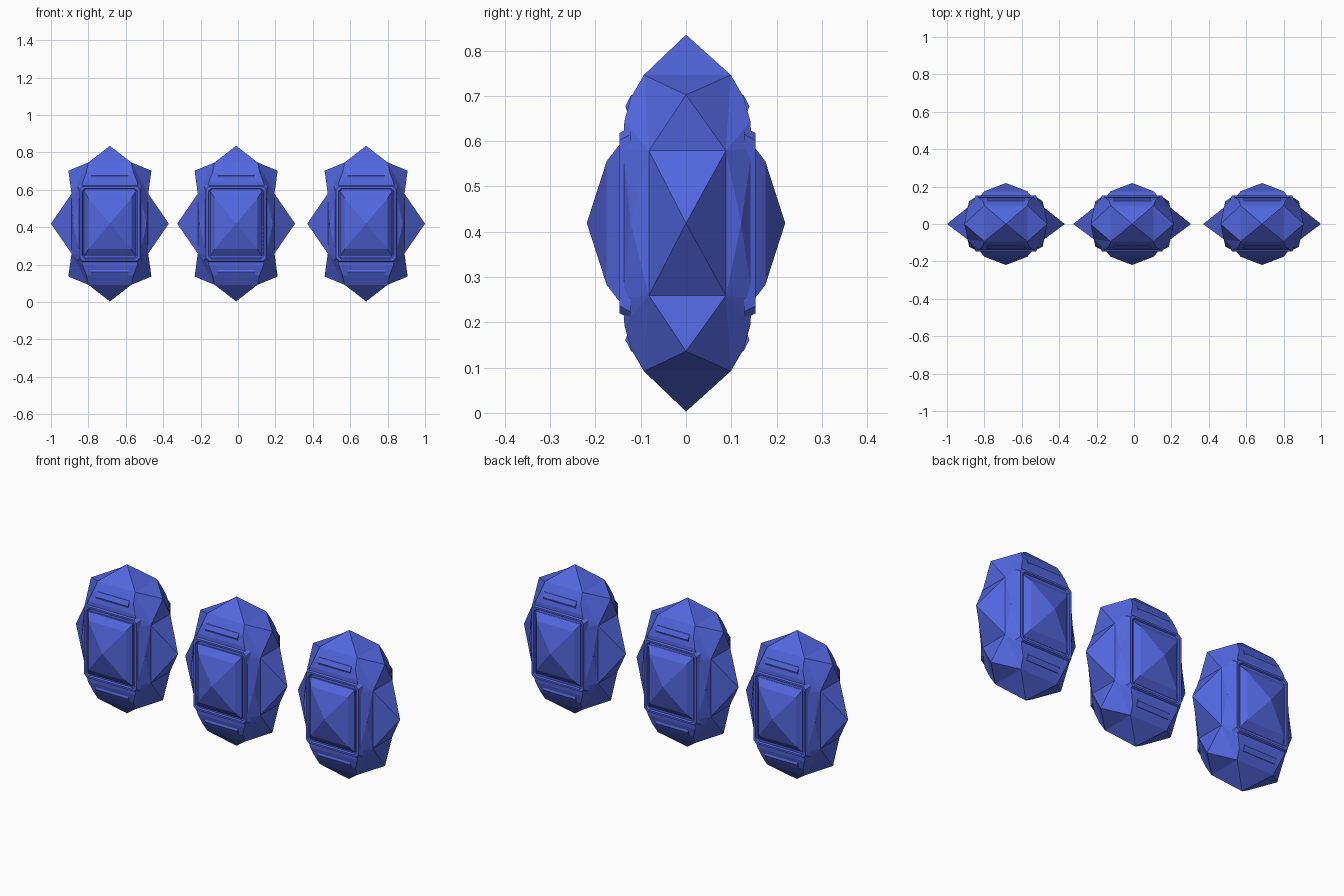
import bpy, bmesh
from itertools import product

if "Cube" in bpy.data.objects:
    bpy.data.objects.remove(bpy.data.objects["Cube"])

blue = bpy.data.materials.new("sapphire blue")
blue.diffuse_color = (0.085, 0.135, 0.74, 1)
blue.use_nodes = True
blue.node_tree.nodes["Principled BSDF"].inputs["Base Color"].default_value = blue.diffuse_color

CENTRES = (-0.685, -0.01, 0.685)
ZC = 0.419
YC = 0.003


def place(name, bm):
    """One mesh shared by the three gems."""
    bmesh.ops.recalc_face_normals(bm, faces=bm.faces)
    me = bpy.data.meshes.new(name)
    bm.to_mesh(me)
    bm.free()
    me.materials.append(blue)
    for i, cx in enumerate(CENTRES):
        ob = bpy.data.objects.new(f"{name}_{i + 1}", me)
        ob.location = (cx, 0, ZC)
        bpy.context.collection.objects.link(ob)


def add_hull(bm, pts):
    vs = [bm.verts.new(p) for p in dict.fromkeys(pts)]
    res = bmesh.ops.convex_hull(bm, input=vs)
    junk = [v for v in res["geom_interior"] if isinstance(v, bmesh.types.BMVert)]
    if junk:
        bmesh.ops.delete(bm, geom=junk, context='VERTS')


def signs(p):
    return [(p[0] * a, p[1] * b + YC, p[2] * c) for a, b, c in product((1, -1), repeat=3)]


# key corners of the body, one octant, relative to the gem centre
P = (0.115, 0.096, 0.327)   # shoulder under the top point
S = (0.125, 0.125, 0.277)   # rounded brow
T = (0.145, 0.139, 0.225)
R = (0.160, 0.143, 0.165)   # front wall
Q = (0.205, 0.085, 0.160)   # side wall

# faceted body
bm = bmesh.new()
add_hull(bm, [q for p in (P, S, T, R, Q) for q in signs(p)])
place("body", bm)

# top and bottom points, diagonal corner points
bm = bmesh.new()
for c in (1, -1):
    add_hull(bm, [(0, 0, 0.416 * c)] + [q for q in signs(P) if q[2] * c > 0])
    for a in (1, -1):
        add_hull(bm, [(0.222 * a, 0, 0.283 * c)] +
                 [q for p in (P, Q) for q in signs(p) if q[2] * c > 0 and q[0] * a > 0])
place("end_points", bm)

# pyramids on both sides and small facets on the upright edges
bm = bmesh.new()
for a in (1, -1):
    add_hull(bm, [(0.315 * a, 0, 0)] + [q for q in signs(Q) if q[0] * a > 0])
    for b in (1, -1):
        add_hull(bm, [(0.196 * a, 0.122 * b, 0)] +
                 [q for p in (Q, R) for q in signs(p) if q[0] * a > 0 and q[1] * b > 0])
place("side_points", bm)

# raised frame around the front and back stones, lofted from chamfered rings
bm = bmesh.new()
for b in (1, -1):
    rings = []
    for hx, hz, y in ((0.172, 0.212, 0.125), (0.161, 0.199, 0.150),
                      (0.149, 0.189, 0.150), (0.141, 0.181, 0.136)):
        k = 0.016
        outline = [(hx, hz - k), (hx - k, hz), (k - hx, hz), (-hx, hz - k),
                   (-hx, k - hz), (k - hx, -hz), (hx - k, -hz), (hx, k - hz)]
        rings.append([bm.verts.new((x, y * b + YC, z)) for x, z in outline])
    for r0, r1 in zip(rings, rings[1:] + rings[:1]):
        for i in range(8):
            j = (i + 1) % 8
            bm.faces.new((r0[i], r0[j], r1[j], r1[i]))
place("frame", bm)

# large cut stones at front and back
bm = bmesh.new()
for b in (1, -1):
    pts = [(0, 0.219 * b, 0)]
    for hx, hz, y in ((0.138, 0.173, 0.130), (0.138, 0.173, 0.147), (0.115, 0.137, 0.175)):
        pts += [(hx * s, y * b, hz * t) for s, t in product((1, -1), repeat=2)]
    add_hull(bm, pts)
place("centre_stone", bm)

# narrow ridges above and below the frames
bm = bmesh.new()
for b, c in product((1, -1), repeat=2):
    add_hull(bm, [(x, y * b + YC, z * c) for x in (0.1, -0.1) for y, z in
                  ((0.11, 0.285), (0.124, 0.283), (0.137, 0.258), (0.131, 0.241), (0.11, 0.24))])
place("brow_ridges", bm)
